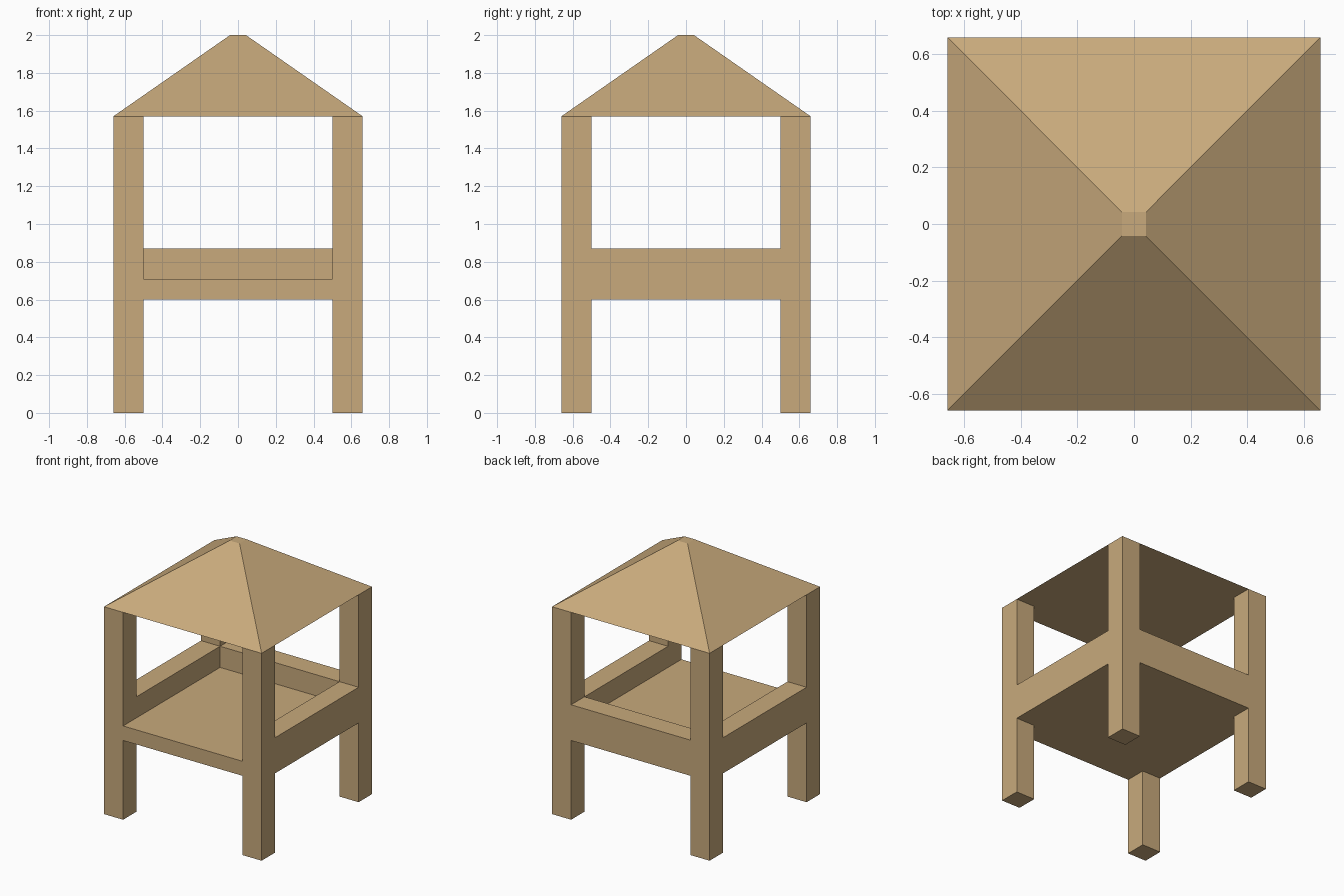
import bpy
import math

if "Cube" in bpy.data.objects:
    bpy.data.objects.remove(bpy.data.objects["Cube"])

OUT, INN = 0.66, 0.50                # outer and inner faces of the posts
FLOOR_LOW, FLOOR, RAIL, EAVES, TOP = 0.60, 0.71, 0.87, 1.57, 2.0

wood = bpy.data.materials.new("wood")
wood.diffuse_color = (0.58, 0.40, 0.20, 1)
wood.use_nodes = True
wood.node_tree.nodes["Principled BSDF"].inputs["Base Color"].default_value = wood.diffuse_color


def box(name, x, y, z):
    """Box from (low, high) ranges on each axis."""
    mid = [(a + b) / 2 for a, b in (x, y, z)]
    bpy.ops.mesh.primitive_cube_add(size=1, location=mid)
    ob = bpy.context.object
    ob.name = name
    ob.scale = [b - a for a, b in (x, y, z)]
    bpy.ops.object.transform_apply(location=True, rotation=True, scale=True)
    ob.data.materials.append(wood)
    return ob


# Frame: one block, carved into posts, floor and low walls
frame = box("frame", (-OUT, OUT), (-OUT, OUT), (0, EAVES))

inner, through = (-INN, INN), (-1, 1)
below, above = (-0.2, FLOOR_LOW), (RAIL, EAVES + 0.2)
cutters = [
    box("leg_gap_side_cutter", through, inner, below),
    box("leg_gap_front_cutter", inner, through, below),
    box("opening_side_cutter", through, inner, above),
    box("opening_front_cutter", inner, through, above),
    # sunken floor, open at the front
    box("floor_cutter", inner, (-1, INN), (FLOOR, EAVES + 0.2)),
]
for cutter in cutters:
    mod = frame.modifiers.new(cutter.name, 'BOOLEAN')
    mod.operation = 'DIFFERENCE'
    mod.solver = 'EXACT'
    mod.object = cutter
    cutter.hide_render = True
    cutter.display_type = 'WIRE'

# Roof: four-sided pyramid with a small flat top
bpy.ops.mesh.primitive_cone_add(
    vertices=4, radius1=OUT * math.sqrt(2), radius2=0.042 * math.sqrt(2),
    depth=TOP - EAVES, location=(0, 0, (EAVES + TOP) / 2),
    rotation=(0, 0, math.pi / 4))
roof = bpy.context.object
roof.name = "roof"
bpy.ops.object.transform_apply(location=True, rotation=True, scale=True)
roof.data.materials.append(wood)
